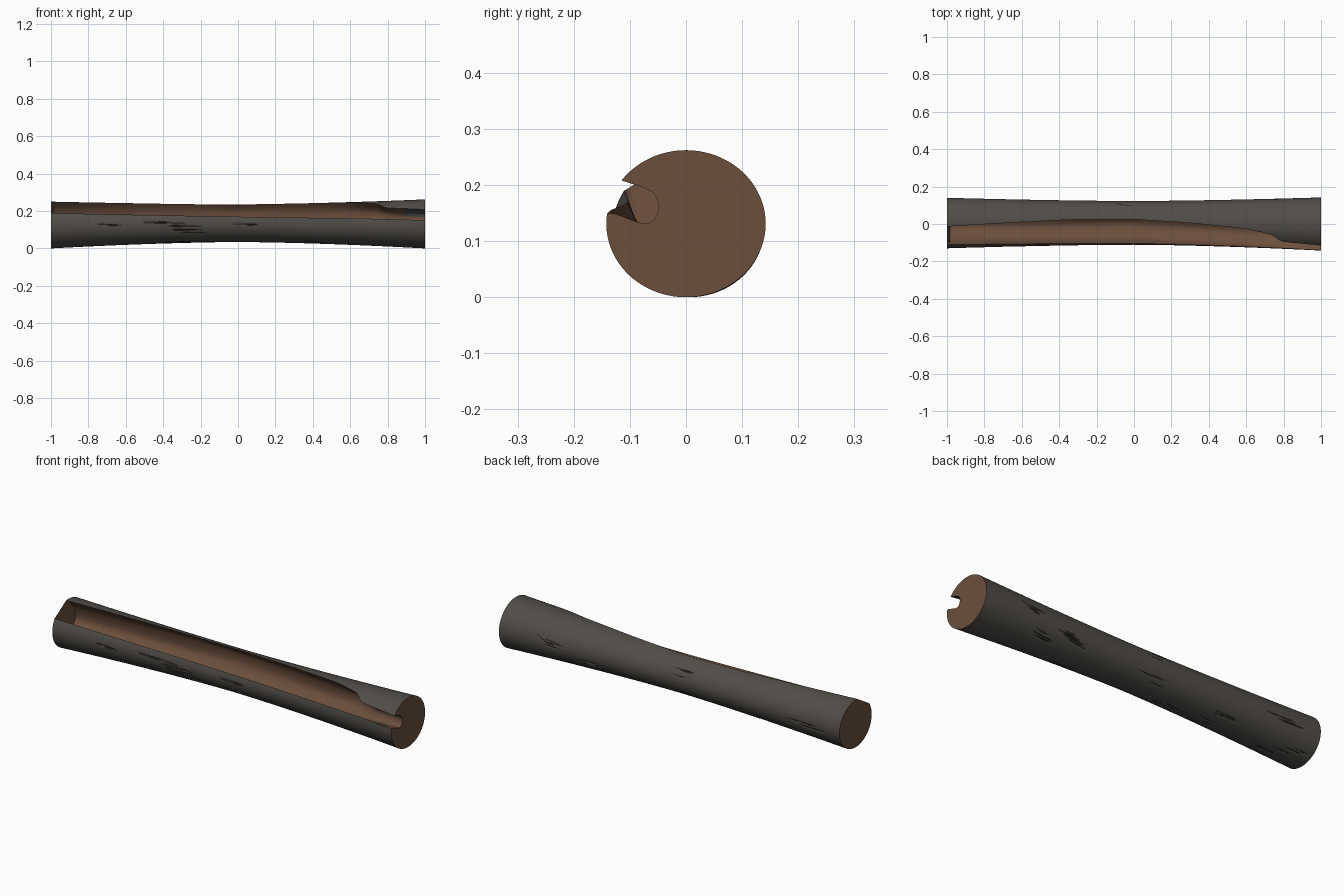
import bpy, bmesh, math, random
from mathutils import Vector

random.seed(4)
if "Cube" in bpy.data.objects:
    bpy.data.objects.remove(bpy.data.objects["Cube"])

N_BARK, N_HOLLOW, N_LONG = 110, 30, 120


def material(name, rgb):
    m = bpy.data.materials.new(name)
    m.use_nodes = True
    m.diffuse_color = (*rgb, 1)
    bsdf = m.node_tree.nodes["Principled BSDF"]
    bsdf.inputs["Base Color"].default_value = (*rgb, 1)
    bsdf.inputs["Roughness"].default_value = 0.9
    return m


def keyed(x, keys):
    """Linear interpolation of (x, value) keys."""
    for (a, va), (b, vb) in zip(keys, keys[1:]):
        if x <= b:
            t = (x - a) / (b - a)
            return va + (vb - va) * t
    return keys[-1][1]


def spline(points, count):
    """Evenly stepped Catmull-Rom curve through the points."""
    p = [points[0]] + points + [points[-1]]
    out = []
    for i in range(count):
        s = i / (count - 1) * (len(points) - 1)
        k = min(int(s), len(points) - 2)
        t = s - k
        a, b, c, d = p[k:k + 4]
        out.append(0.5 * (2 * b + (c - a) * t + (2 * a - 5 * b + 4 * c - d) * t * t
                          + (3 * b - a - 3 * c + d) * t ** 3))
    return out


# Angles of the opening, from the back over the top: upper edge and front lip
UPPER = [(-1, 98), (-.6, 88), (-.3, 81), (0, 81), (.3, 90), (.6, 103),
         (.74, 117), (.79, 136), (1, 144)]
LIP = [(-1, 149), (0, 160), (.87, 169), (1, 172)]

# Inner wall of the hollow at a few stations, as (y, z)
HOLLOW = [(-.985, [(.03, .2), (.04, .13), (-.02, .09), (-.08, .125)]),
          (0, [(.05, .2), (.05, .14), (0, .09), (-.07, .11)]),
          (.72, [(0, .2), (0, .14), (-.05, .11), (-.1, .13)]),
          (.84, [(-.055, .19), (-.04, .16), (-.065, .125), (-.12, .145)]),
          (1, [(-.06, .187), (-.05, .155), (-.07, .131), (-.125, .148)])]


def outline(x):
    """Centre and radii of the waisted trunk."""
    t = abs(x) ** 1.6
    end = (.005, .125, .135, .125) if x < 0 else (0, .131, .142, .131)
    return [m + (e - m) * t for m, e in zip((.006, .135, .117, .101), end)]


def section(x):
    cy, cz, ry, rz = outline(x)
    up, lip = math.radians(keyed(x, UPPER)), math.radians(keyed(x, LIP))

    def rim(a):
        return Vector((cy + ry * math.cos(a), cz + rz * math.sin(a)))
    sweep = 2 * math.pi - lip + up
    bark = [rim(lip + sweep * i / (N_BARK - 1)) for i in range(N_BARK)]
    if x < -.99:                                    # closed end wall
        inner = [rim(up).lerp(rim(lip), i / 5) for i in range(1, 5)]
    else:
        inner = [keyed(x, [(k, Vector(pts[i])) for k, pts in HOLLOW]) for i in range(4)]
    cavity = spline([rim(up)] + inner + [rim(lip)], N_HOLLOW + 2)[1:-1]
    return bark + cavity


# Hollow trunk lofted along x
stations = [-1] + [-.985 + 1.985 * i / N_LONG for i in range(N_LONG + 1)]
bm = bmesh.new()
rings = [[bm.verts.new((x, *p)) for p in section(x)] for x in stations]
count = N_BARK + N_HOLLOW
skin = {}
for s, (r0, r1) in enumerate(zip(rings, rings[1:])):
    for i in range(count):
        j = (i + 1) % count
        f = bm.faces.new((r0[i], r0[j], r1[j], r1[i]))
        f.material_index = 0 if i < N_BARK - 1 else 1
        # bark folded in under the narrow slot's upper edge
        if stations[s] > .88 and N_BARK - 1 <= i < N_BARK + 9:
            f.material_index = 0
        skin[s, i] = f
for ring in (rings[0], rings[-1]):
    bm.faces.new(ring).material_index = 1

# Thin cracks pressed into the bark, in small clusters
for cluster in range(20):
    s0, i0 = random.randint(4, N_LONG - 16), random.randint(5, N_BARK - 12)
    for crack in range(3):
        s, i = s0 + random.randint(-3, 3), i0 + random.randint(-4, 4)
        for k in range(random.randint(3, 9)):
            if (s + k, i) in skin:
                skin[s + k, i].material_index = 2
                v = rings[s + k][i]
                cy, cz = outline(v.co.x)[:2]
                v.co = v.co.lerp(Vector((v.co.x, cy, cz)), .02)

bmesh.ops.recalc_face_normals(bm, faces=bm.faces)
mesh = bpy.data.meshes.new("hollow_log")
bm.to_mesh(mesh)
bm.free()
for m in (material("grey bark", (.082, .075, .066)),
          material("brown wood", (.15, .078, .044)),
          material("dark crack", (.025, .022, .019))):
    mesh.materials.append(m)
log = bpy.data.objects.new("hollow_log", mesh)
bpy.context.collection.objects.link(log)
bpy.ops.object.select_all(action='DESELECT')
log.select_set(True)
bpy.context.view_layer.objects.active = log
bpy.ops.object.shade_smooth_by_angle(angle=math.radians(35))
